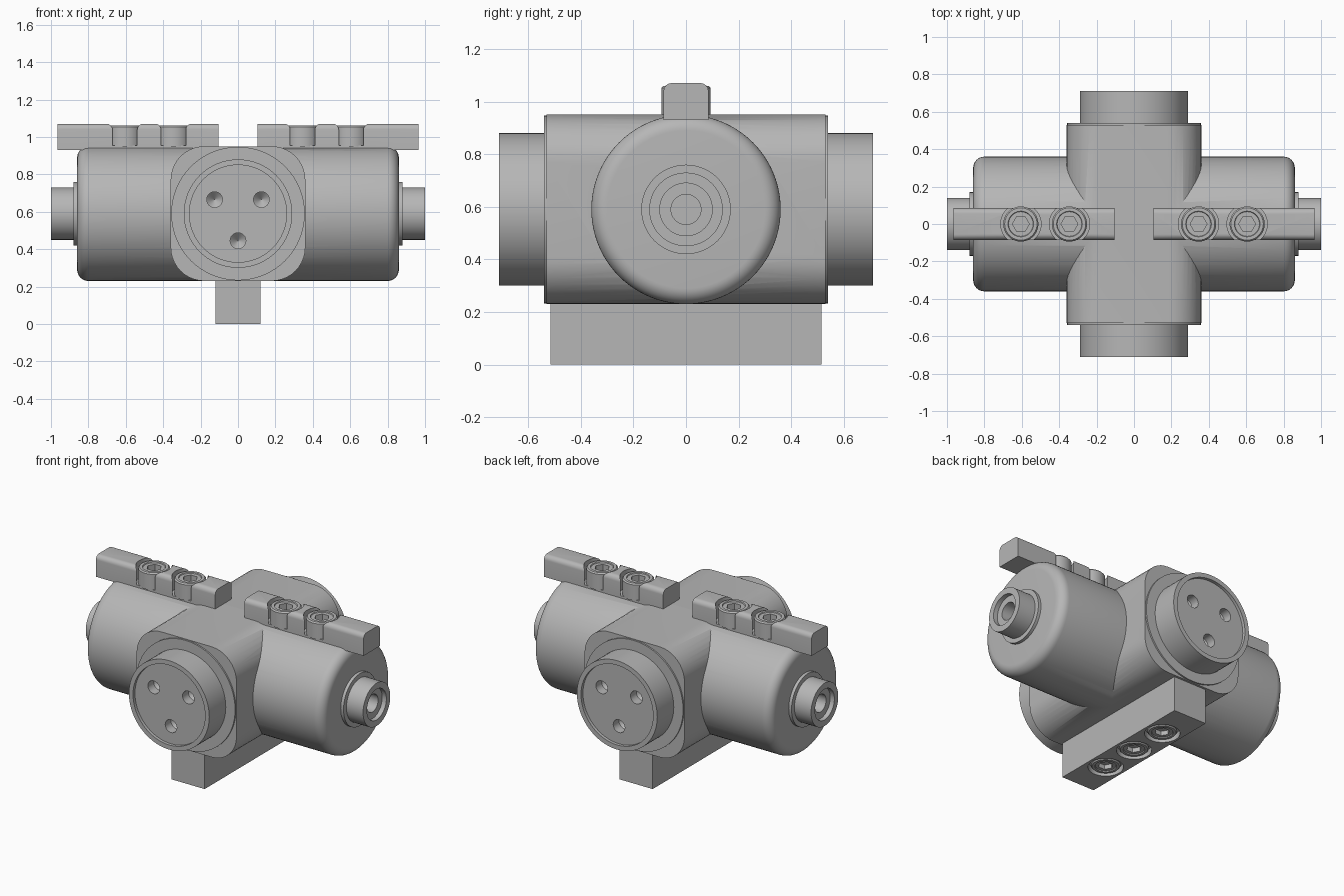
import bpy, bmesh, math
from mathutils import Matrix

cube = bpy.data.objects.get("Cube")
if cube:
    bpy.data.objects.remove(cube, do_unlink=True)

AXIS_Z = 0.59      # height of the housing axis
R = 0.36           # housing radius

metal = bpy.data.materials.new("grey metal")
metal.use_nodes = True
GREY = (0.47, 0.47, 0.47, 1)
metal.diffuse_color = GREY
metal.node_tree.nodes["Principled BSDF"].inputs["Base Color"].default_value = GREY


def finish(name, bm, matrix):
    bmesh.ops.recalc_face_normals(bm, faces=bm.faces)
    bm.transform(matrix)
    mesh = bpy.data.meshes.new(name)
    bm.to_mesh(mesh)
    bm.free()
    mesh.materials.append(metal)
    obj = bpy.data.objects.new(name, mesh)
    bpy.context.collection.objects.link(obj)
    return obj


def place(x=0, y=0, z=0, direction="z"):
    """Matrix that moves a part and points its own z axis along a direction."""
    turns = {"z": (0, "X"), "-z": (180, "X"), "x": (90, "Y"), "-x": (-90, "Y"),
             "y": (-90, "X"), "-y": (90, "X")}
    angle, about = turns[direction]
    return Matrix.Translation((x, y, z)) @ Matrix.Rotation(math.radians(angle), 4, about)


def lathe(name, profile, matrix, steps=64):
    """Revolve (radius, height) points around z."""
    bm = bmesh.new()
    points = [(0, profile[0][1])] + profile + [(0, profile[-1][1])]
    verts = [bm.verts.new((r, 0, h)) for r, h in points]
    edges = [bm.edges.new(pair) for pair in zip(verts, verts[1:])]
    bmesh.ops.spin(bm, geom=verts + edges, cent=(0, 0, 0), axis=(0, 0, 1),
                   angle=math.tau, steps=steps)
    bmesh.ops.remove_doubles(bm, verts=bm.verts, dist=1e-5)
    return finish(name, bm, matrix)


def rounded_box(name, size, centre, radius=0, pick=None, segments=10):
    """Box whose edges chosen by a rule are rounded."""
    bm = bmesh.new()
    bmesh.ops.create_cube(bm, size=1, matrix=Matrix.Diagonal((*size, 1)))
    if radius:
        chosen = [e for e in bm.edges if pick(e.verts[0].co, e.verts[1].co)]
        bmesh.ops.bevel(bm, geom=chosen, offset=radius, segments=segments,
                        affect="EDGES", profile=0.5)
    return finish(name, bm, Matrix.Translation(centre))


def boolean(target, tool, operation="DIFFERENCE"):
    mod = target.modifiers.new("cut", "BOOLEAN")
    mod.operation, mod.object, mod.solver = operation, tool, "EXACT"
    bpy.context.view_layer.objects.active = target
    bpy.ops.object.modifier_apply(modifier=mod.name)
    bpy.data.objects.remove(tool, do_unlink=True)


def socket_screw(name, radius, height, matrix):
    screw = lathe(name, [(radius, 0), (radius, height - 0.008),
                         (radius * 0.92, height), (radius * 0.73, height),
                         (radius * 0.70, height - 0.006)], matrix, 40)
    hexagon = lathe("hex cutter", [(0.045, height - 0.05), (0.045, height + 0.05)], matrix, 6)
    boolean(screw, hexagon)


# Main housing: round-ended cylinder along x joined to a rounded square block along y
round_r, half = 0.06, 0.86
corner = [(R - round_r + round_r * math.cos(a), half - round_r + round_r * math.sin(a))
          for a in (math.pi / 2 * i / 8 for i in range(9))]
profile = [(r, -h) for r, h in reversed(corner)] + corner
housing = lathe("housing", profile, place(z=AXIS_Z, direction="x"), 96)
block = rounded_box("block", (2 * R, 1.06, 2 * R), (0, 0, AXIS_Z), 0.18,
                    lambda a, b: abs(a.y - b.y) > 0.5)
boolean(housing, block, "UNION")

# Round ports with a recessed face and three drilled holes, front and back
for side, label in ((-1, "front"), (1, "back")):
    way = "y" if side > 0 else "-y"
    port = lathe(label + " port", [(R - 0.003, 0.5), (R - 0.003, 0.54), (0.29, 0.54),
                                   (0.29, 0.71), (0.26, 0.71), (0.26, 0.69)],
                 place(z=AXIS_Z, direction=way))
    for x, z in ((-0.125, 0.665), (0.125, 0.665), (0, 0.445)):
        drill = lathe("drill", [(0.001, 0.59), (0.042, 0.63), (0.042, 0.8)],
                      place(x, 0, z, way), 24)
        boolean(port, drill)

# Shaft nozzles at both ends, with a stepped bore
for side, label in ((-1, "right"), (1, "left")):
    lathe(label + " nozzle", [(0.17, 0.84), (0.17, 0.88), (0.14, 0.88), (0.14, 1.0),
                              (0.10, 1.0), (0.10, 0.97), (0.057, 0.97), (0.057, 0.89)],
          place(z=AXIS_Z, direction="x" if side > 0 else "-x"), 48)

# Top rails with rounded upper edges, each holding two socket screws
for side, label in ((-1, "right"), (1, "left")):
    rail = rounded_box(label + " rail", (0.86, 0.17, 0.14), (side * 0.535, 0, 1.0), 0.03,
                       lambda a, b: min(a.z, b.z) > 0 and abs(a.x - b.x) > 0.5, 6)
    for x in (0.345, 0.605):
        bore = lathe("bore", [(0.108, 0.955), (0.108, 1.2)], place(side * x), 40)
        boolean(rail, bore)
        socket_screw(label + " rail screw", 0.094, 0.11, place(side * x, 0, 0.95))

# Foot bar with three screws sunk in its underside
foot = rounded_box("foot bar", (0.24, 1.03, 0.27), (0, 0, 0.135))
for y in (-0.26, 0, 0.26):
    boolean(foot, lathe("bore", [(0.105, -0.1), (0.105, 0.04)], place(0, y, 0), 40))
    socket_screw("foot screw", 0.088, 0.06, place(0, y, 0.065, "-z"))

# Smooth shading with sharp edges kept
for obj in bpy.context.collection.objects:
    if obj.type == "MESH" and metal.name in obj.data.materials:
        bpy.ops.object.select_all(action="DESELECT")
        obj.select_set(True)
        bpy.context.view_layer.objects.active = obj
        bpy.ops.object.shade_smooth_by_angle(angle=math.radians(30))
